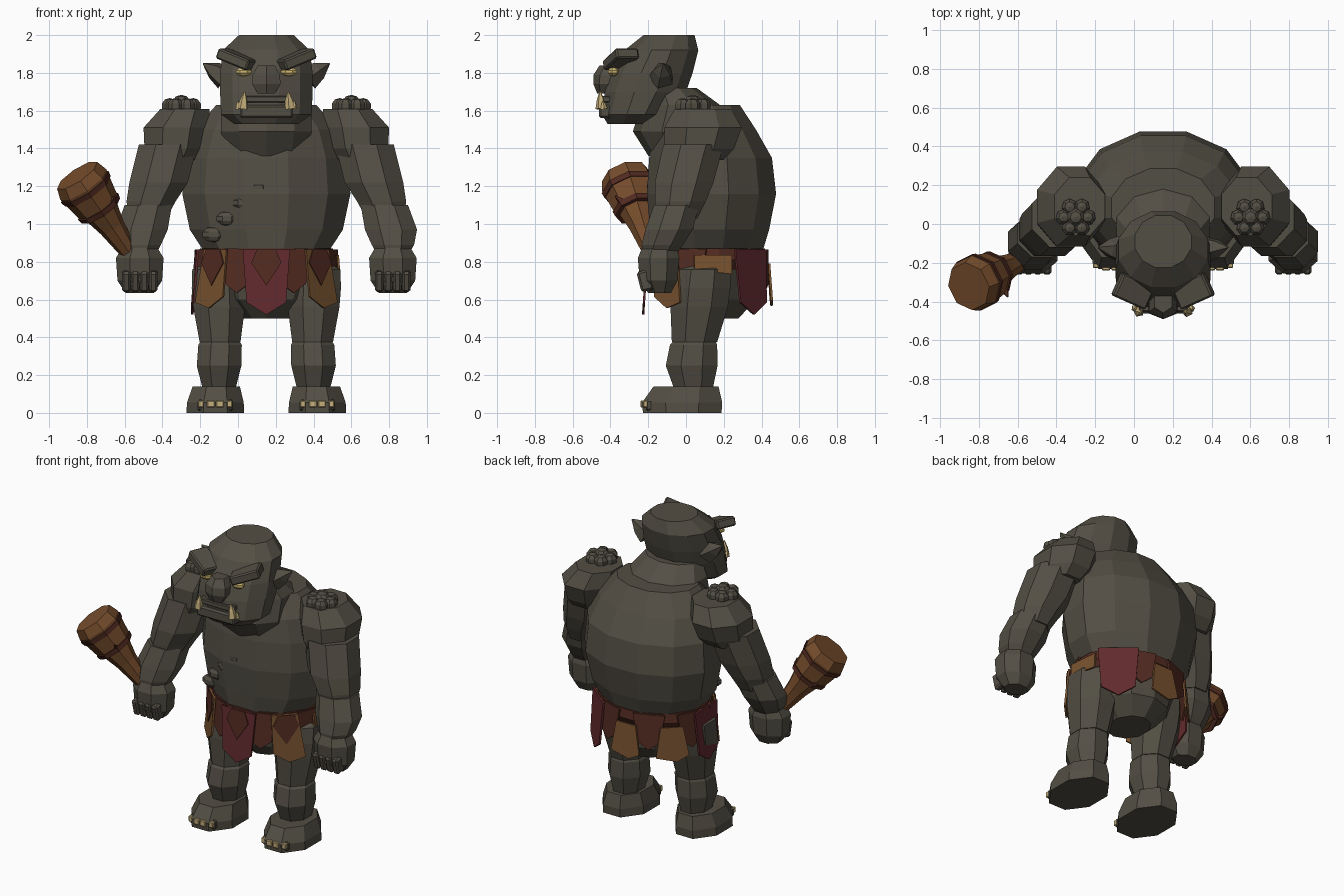
import bpy, bmesh, math
from mathutils import Vector, Matrix, Euler

if "Cube" in bpy.data.objects:
    bpy.data.objects.remove(bpy.data.objects["Cube"], do_unlink=True)

CX = 0.15  # body mid-plane


def material(name, rgb):
    m = bpy.data.materials.new(name)
    m.use_nodes = True
    m.diffuse_color = (*rgb, 1)
    m.node_tree.nodes["Principled BSDF"].inputs["Base Color"].default_value = (*rgb, 1)
    return m


SKIN = material("stone grey skin", (.086, .077, .058))
RED = material("red cloth", (.12, .023, .026))
TAN = material("tan leather", (.19, .085, .029))
WOOD = material("club wood", (.18, .073, .025))
BROWN = material("dark brown leather", (.085, .024, .015))
IVORY = material("ivory", (.56, .43, .2))
EYE = material("yellow eye", (.66, .5, .18))


def finish(name, bm, mat, matrix=Matrix()):
    bmesh.ops.recalc_face_normals(bm, faces=bm.faces)
    me = bpy.data.meshes.new(name)
    bm.to_mesh(me)
    bm.free()
    me.materials.append(mat)
    ob = bpy.data.objects.new(name, me)
    ob.matrix_world = Matrix.Translation((CX, 0, 0)) @ matrix
    bpy.context.collection.objects.link(ob)


def loft(name, rings, mat, n=8, matrix=Matrix(), side=1):
    """Skin rings given as (x, y, z, half width, half depth across the flats)."""
    bm = bmesh.new()
    loops = []
    grow = 1 / math.cos(math.pi / n)
    angles = [math.tau * (i + .5) / n for i in range(n)]
    for x, y, z, rx, ry in rings:
        loops.append([bm.verts.new((side * x + grow * rx * math.cos(a),
                                    y + grow * ry * math.sin(a), z)) for a in angles])
    for a, b in zip(loops, loops[1:]):
        for i in range(n):
            j = (i + 1) % n
            bm.faces.new((a[i], a[j], b[j], b[i]))
    bm.faces.new(loops[0])
    bm.faces.new(loops[-1])
    finish(name, bm, mat, matrix)


def box(name, loc, size, mat, rot=(0, 0, 0), bevel=0.15):
    bm = bmesh.new()
    bmesh.ops.create_cube(bm, size=1)
    bmesh.ops.scale(bm, vec=size, verts=bm.verts)
    bmesh.ops.bevel(bm, geom=bm.edges[:], offset=min(size) * bevel, segments=1, affect='EDGES')
    finish(name, bm, mat, Matrix.Translation(loc) @ Euler(rot).to_matrix().to_4x4())


def blob(name, loc, size, mat):
    bm = bmesh.new()
    bmesh.ops.create_uvsphere(bm, u_segments=7, v_segments=5, radius=1)
    bmesh.ops.scale(bm, vec=size, verts=bm.verts)
    finish(name, bm, mat, Matrix.Translation(loc))


def aim(base, tip):
    d = Vector(tip) - Vector(base)
    return Matrix.Translation(base) @ d.to_track_quat('Z', 'Y').to_matrix().to_4x4()


def spike(name, base, tip, r, mat, n=5):
    length = (Vector(tip) - Vector(base)).length
    rings = [(0, 0, 0, r, r), (0, 0, length * .5, r * .7, r * .7), (0, 0, length, .003, .003)]
    loft(name, rings, mat, n, aim(base, tip))


# Torso, neck and pelvis
loft("torso", [(0, .12, .78, .32, .27), (0, .115, .87, .34, .295), (0, .125, .97, .405, .315),
               (0, .135, 1.16, .445, .342), (0, .13, 1.35, .43, .325), (0, .10, 1.5, .38, .27),
               (0, .085, 1.63, .265, .2)], SKIN, 12)
loft("neck", [(0, -.02, 1.36, .21, .17), (0, -.06, 1.49, .24, .21), (0, -.03, 1.63, .24, .2),
              (0, -.08, 1.72, .18, .13)], SKIN, 10)
loft("pelvis", [(0, .13, .5, .12, .14), (0, .13, .6, .23, .23), (0, .12, .82, .31, .26)], SKIN, 10)

# Head
loft("head", [(0, -.30, 1.53, .17, .115), (0, -.265, 1.58, .24, .18), (0, -.215, 1.70, .245, .215),
              (0, -.18, 1.80, .245, .215), (0, -.13, 1.92, .23, .195),
              (0, -.09, 2.0, .145, .135)], SKIN, 12)
loft("nose", [(0, -.435, 1.69, .045, .03), (0, -.43, 1.74, .075, .052),
              (0, -.42, 1.79, .072, .06), (0, -.40, 1.84, .045, .05)], SKIN, 6)
box("lower_lip", (0, -.405, 1.595), (.28, .11, .07), SKIN)
box("upper_lip", (0, -.40, 1.66), (.25, .1, .035), SKIN)

for s, tag in ((-1, "right"), (1, "left")):
    # Face details
    box(tag + "_brow", (s * .155, -.345, 1.872), (.19, .13, .058), SKIN, (0, -s * .36, s * .42))
    blob(tag + "_eye", (s * .12, -.385, 1.806), (.045, .032, .024), EYE)
    spike(tag + "_tusk", (s * .125, -.45, 1.61), (s * .115, -.455, 1.70), .024, IVORY)
    spike(tag + "_small_tusk", (s * .145, -.435, 1.61), (s * .15, -.44, 1.65), .016, IVORY)
    spike(tag + "_ear", (s * .22, -.13, 1.775), (s * .335, -.12, 1.85), .058, SKIN)

    # Arm with its three overlapping masses
    loft(tag + "_shoulder", [(.50, .05, 1.34, .13, .15), (.485, .07, 1.4, .16, .185),
                             (.475, .09, 1.51, .175, .205), (.43, .09, 1.61, .13, .15)],
         SKIN, 8, side=s)
    loft(tag + "_upper_arm", [(.63, -.05, 1.03, .10, .11), (.61, -.03, 1.12, .13, .135),
                              (.57, -.01, 1.22, .155, .155), (.52, .04, 1.42, .155, .16)],
         SKIN, 8, side=s)
    loft(tag + "_forearm", [(.67, -.14, .84, .085, .09), (.67, -.125, .89, .112, .11),
                            (.66, -.09, .97, .138, .125), (.625, -.05, 1.1, .125, .12)],
         SKIN, 8, side=s)
    loft(tag + "_hand", [(.67, -.14, .635, .075, .06), (.67, -.145, .70, .118, .10),
                         (.67, -.145, .82, .126, .11), (.67, -.14, .88, .09, .09)],
         SKIN, 8, side=s)
    for i in range(4):
        x = s * .67 + (i - 1.5) * .048
        box(f"{tag}_finger_{i}", (x, -.215, .70), (.045, .07, .11), SKIN, (.25, 0, 0), .25)

    # Shoulder warts
    blob(tag + "_wart_centre", (s * .45, .035, 1.64), (.05, .05, .044), SKIN)
    for i in range(6):
        a = math.tau * i / 6
        blob(f"{tag}_wart_{i}", (s * .45 + .062 * math.cos(a), .035 + .062 * math.sin(a), 1.625),
             (.044, .044, .042), SKIN)

    # Leg
    loft(tag + "_thigh", [(.245, .045, .375, .108, .12), (.25, .07, .56, .137, .152),
                          (.255, .08, .66, .14, .155), (.25, .09, .76, .142, .15),
                          (.22, .10, .8, .1, .12)], SKIN, 8, side=s)
    loft(tag + "_shin", [(.25, .04, .12, .085, .10), (.25, .03, .25, .118, .137),
                         (.245, .04, .36, .115, .125), (.245, .05, .4, .09, .1)], SKIN, 8, side=s)
    loft(tag + "_foot", [(.27, -.02, 0, .153, .208), (.27, -.02, .055, .15, .212),
                         (.265, .0, .14, .125, .172)], SKIN, 8, side=s)
    for i in range(4):
        x = s * .27 + (i - 1.5) * .047
        y = -.212 if i in (0, 3) else -.225
        box(f"{tag}_toe_{i}", (x, y + .03, .04), (.047, .06, .06), SKIN, bevel=.2)
        box(f"{tag}_toenail_{i}", (x, y, .047), (.041, .03, .038), IVORY, bevel=.15)

# Diagonal row of belly warts
for i in range(5):
    t = i / 4
    x = -.28 + .33 * t ** 1.1
    y = .14 - .33 * math.sqrt(1 - (x / .45) ** 2) * (.93 + .05 * math.sin(math.pi * t))
    blob(f"belly_wart_{i}", (x, y, .945 + .335 * t), (.062 - .012 * t, .034, .042 - .014 * t), SKIN)

# Belt and loincloth panels
loft("belt", [(0, .115, .76, .325, .28), (0, .115, .81, .362, .31),
              (0, .115, .87, .352, .303)], BROWN, 16)


def panel(name, degrees, profile, out, mat, thick=.012):
    """Hang a flat panel on the belt, its outline given as (across, up)."""
    a = math.radians(degrees)
    spot = Vector(((.345 + out) * math.cos(a), .115 + (.295 + out) * math.sin(a), .865))
    normal = Vector((math.cos(a) / .35, math.sin(a) / .3, 0)).normalized()
    across = Vector((-normal.y, normal.x, 0))
    bm = bmesh.new()
    verts = [bm.verts.new(spot + across * u + Vector((0, 0, v)) + normal * -v * .07)
             for u, v in profile]
    face = bm.faces.new(verts)
    extruded = bmesh.ops.extrude_face_region(bm, geom=[face])["geom"]
    bmesh.ops.translate(bm, vec=normal * thick,
                        verts=[g for g in extruded if isinstance(g, bmesh.types.BMVert)])
    finish(name, bm, mat)


RED_SHAPE = [(-.125, 0), (.125, 0), (.105, -.28), (0, -.345), (-.105, -.28)]
LEFT_TAN = [(-.09, 0), (.075, 0), (.12, -.28), (.02, -.31), (-.08, -.25)]
RIGHT_TAN = [(-u, v) for u, v in LEFT_TAN]
SHORT_TAN = [(-.1, -.03), (.1, -.03), (.1, -.13), (-.1, -.11)]
BACK_TAN = [(-.07, -.075), (.07, -.075), (.105, -.26), (.03, -.3), (-.1, -.27)]
UNDER_SHAPE = [(-.1, 0), (.1, 0), (.07, -.18), (0, -.23), (-.07, -.18)]
PATCH_SHAPE = [(-.05, 0), (.05, 0), (.08, -.07), (0, -.19), (-.08, -.07)]

panels = [(-90, RED_SHAPE, RED), (-42, LEFT_TAN, TAN), (5, SHORT_TAN, TAN), (45, RED_SHAPE, RED),
          (92, BACK_TAN, TAN), (138, BACK_TAN, TAN), (182, RED_SHAPE, RED), (222, RIGHT_TAN, TAN)]
for i, (deg, shape, mat) in enumerate(panels):
    panel(f"loincloth_panel_{i}", deg, shape, .017, mat)
    if shape != SHORT_TAN:
        panel(f"under_panel_{i}", deg + 23, UNDER_SHAPE, .004, BROWN)
    if deg in (-90, -42, 222):
        panel(f"leather_patch_{i}", deg, PATCH_SHAPE, .031, BROWN, .006)

# Club held in the right hand
club = aim((-.70, -.17, .81), (-1.0, -.32, 1.255))
loft("club", [(0, 0, -.08, .037, .037), (0, 0, .05, .042, .042), (0, 0, .22, .065, .065),
              (0, 0, .33, .09, .09), (0, 0, .36, .112, .112), (0, 0, .5, .135, .135),
              (0, 0, .56, .118, .118)], WOOD, 8, club)
for i, (z, r) in enumerate(((.325, .112), (.455, .134))):
    loft(f"club_band_{i}", [(0, 0, z, r, r), (0, 0, z + .03, r + .006, r + .006)], BROWN, 8, club)
for i in range(2):
    a = math.pi * i + .4
    ray = Vector((math.cos(a), math.sin(a), 0))
    spike(f"club_thorn_{i}", club @ (ray * .09 + Vector((0, 0, .34))),
          club @ (ray * .15 + Vector((0, 0, .38))), .018, BROWN, 4)
